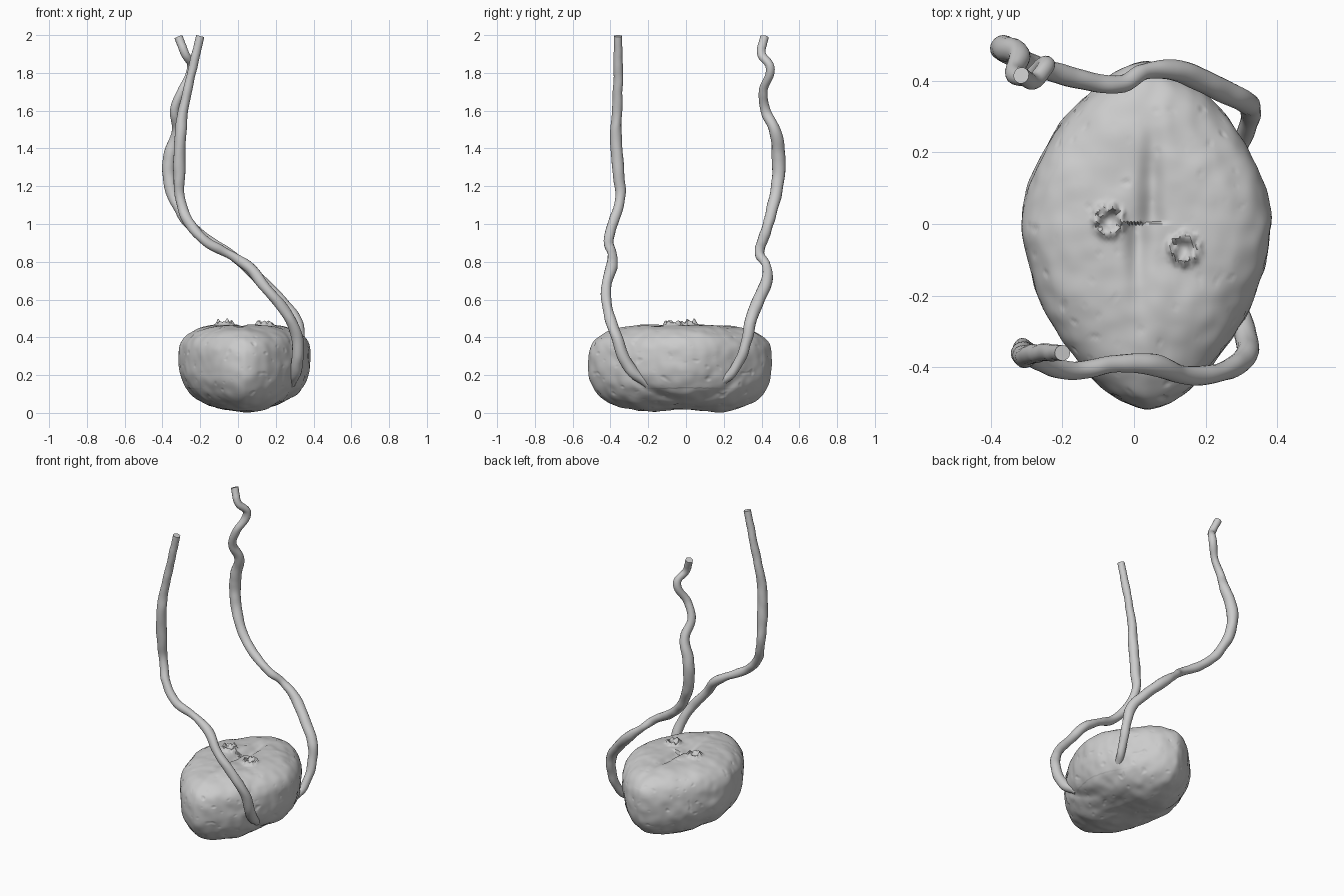
import bpy, bmesh
from math import exp
from mathutils import Vector, noise

if "Cube" in bpy.data.objects:
    bpy.data.objects.remove(bpy.data.objects["Cube"])


def gauss(v, c, s):
    return exp(-((v - c) / s) ** 2)


def add_mesh(name, me):
    ob = bpy.data.objects.new(name, me)
    bpy.context.collection.objects.link(ob)
    for o in bpy.context.selected_objects:
        o.select_set(False)
    ob.select_set(True)
    bpy.context.view_layer.objects.active = ob
    bpy.ops.object.shade_smooth_by_angle(angle=0.9)
    return ob


# Organ body: icosphere reshaped to a flattened, egg-shaped superellipsoid
bm = bmesh.new()
bmesh.ops.create_icosphere(bm, subdivisions=7, radius=1)
for v in bm.verts:
    d = v.co.normalized()
    plan = (abs(d.x) ** 1.6 + abs(d.y) ** 1.6) ** (1 / 1.6)
    side = d.y ** 2 / max(d.x ** 2 + d.y ** 2, 1e-6)
    n = 3.0 if d.z > 0 else 2.1 + 0.6 * side
    p = d / (plan ** n + abs(d.z) ** n) ** (1 / n)
    x = 0.035 + 0.35 * p.x
    y = p.y * (0.455 if p.y > 0 else 0.52)
    z = 0.27 + p.z * (0.205 if p.z > 0 else 0.26)
    # Furrow on top, hollow underneath, crease low on the right side
    if p.z > 0.5:
        z -= 0.028 * gauss(x, 0.05 if y > 0 else 0.01, 0.03) * gauss(y, 0.04, 0.22)
        z -= 0.015 * gauss(x, 0.05, 0.12) * gauss(y, 0.0, 0.2)
        # Two rough little openings
        for cx, cy in ((-0.07, 0.01), (0.14, -0.07)):
            r = ((x - cx) ** 2 + (y - cy) ** 2) ** 0.5
            z += 0.028 * gauss(r, 0.035, 0.014) * (0.7 + noise.noise(Vector((x, y, 0)) * 60))
            z -= 0.012 * gauss(r, 0, 0.02)
    elif p.z < -0.5:
        z += 0.025 * gauss(y, 0, 0.16) * gauss(x, 0.035, 0.2)
    if p.x > 0:
        x -= 0.02 * gauss(z, 0.08 + 1.4 * y * y, 0.025) * gauss(y, 0, 0.25)
    # Lumpy, slightly torn surface
    q = Vector((x, y, z))
    bump = 0.008 * noise.noise(q * 7) + 0.004 * noise.noise(q * 18)
    bump -= 0.012 * max(0, noise.noise(q * 30 + Vector((3, 1, 7))) - 0.45)
    v.co = q + d * bump
low = min(v.co.z for v in bm.verts)
for v in bm.verts:
    v.co.z -= low * max(0, 1 - v.co.z / 0.3)
me = bpy.data.meshes.new("body")
bm.to_mesh(me)
bm.free()
add_mesh("body", me)


# Two long ducts: swept curves with varying thickness (x, y, z, radius)
def duct(name, pts):
    cu = bpy.data.curves.new(name + "_path", 'CURVE')
    cu.dimensions = '3D'
    cu.bevel_depth = 1.0
    cu.bevel_resolution = 6
    cu.resolution_u = 10
    cu.use_fill_caps = True
    sp = cu.splines.new('BEZIER')
    sp.bezier_points.add(len(pts) - 1)
    for bp, (x, y, z, r) in zip(sp.bezier_points, pts):
        bp.co = (x, y, z)
        bp.radius = r
        bp.handle_left_type = bp.handle_right_type = 'AUTO'
    tmp = bpy.data.objects.new(name + "_path", cu)
    bpy.context.collection.objects.link(tmp)
    bpy.context.view_layer.update()
    me = bpy.data.meshes.new_from_object(tmp.evaluated_get(bpy.context.evaluated_depsgraph_get()))
    bpy.data.objects.remove(tmp)
    for v in me.vertices:
        if v.co.z < 1.95:
            v.co += 0.004 * noise.noise_vector(v.co * 14)
    add_mesh(name, me)


duct("front_duct", [
    (.28, -.20, .15, .022), (.31, -.30, .24, .032), (.31, -.37, .41, .030),
    (.24, -.415, .55, .027), (.13, -.42, .68, .027), (.06, -.395, .77, .030),
    (-.05, -.39, .84, .024), (-.17, -.41, .91, .026), (-.26, -.385, 1.01, .027),
    (-.305, -.35, 1.13, .026), (-.31, -.36, 1.30, .032), (-.305, -.37, 1.46, .031),
    (-.29, -.365, 1.60, .027), (-.25, -.36, 1.78, .024), (-.20, -.36, 1.995, .022)])
duct("back_duct", [
    (.28, .18, .16, .022), (.31, .25, .22, .026), (.325, .32, .38, .028),
    (.31, .34, .48, .031), (.22, .385, .60, .032), (.11, .43, .71, .030),
    (.03, .425, .78, .022), (-.04, .39, .84, .024), (-.15, .405, .91, .028),
    (-.24, .43, .98, .028), (-.31, .455, 1.08, .030), (-.36, .485, 1.22, .034),
    (-.36, .49, 1.36, .036), (-.32, .47, 1.50, .031), (-.335, .42, 1.60, .025),
    (-.30, .41, 1.70, .023), (-.245, .445, 1.83, .024), (-.28, .40, 1.90, .022),
    (-.315, .415, 1.99, .023)])
